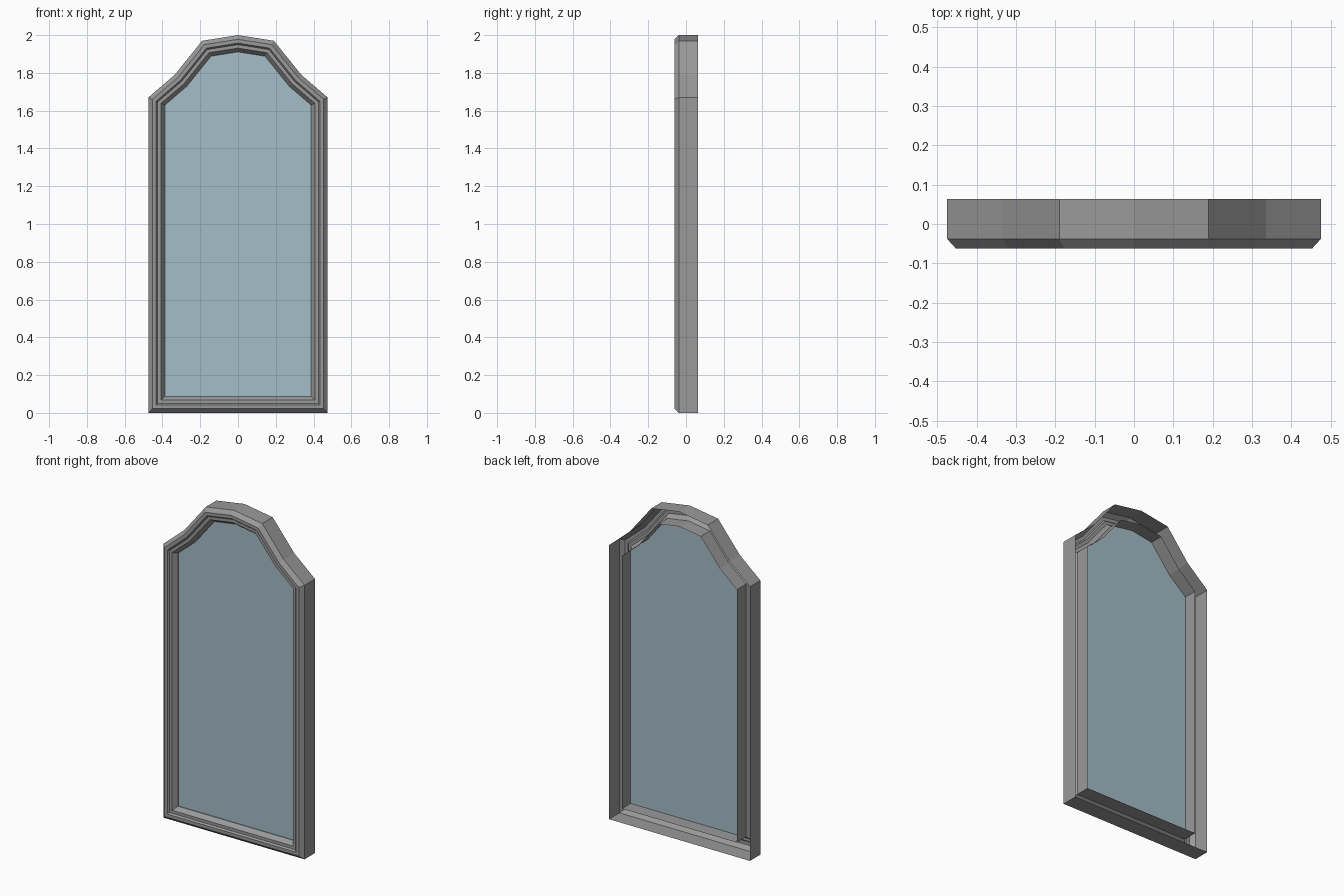
import bpy
from mathutils import Vector

if "Cube" in bpy.data.objects:
    bpy.data.objects.remove(bpy.data.objects["Cube"])


def material(name, rgb):
    m = bpy.data.materials.new(name)
    m.diffuse_color = (*rgb, 1)
    m.use_nodes = True
    m.node_tree.nodes["Principled BSDF"].inputs["Base Color"].default_value = m.diffuse_color
    return m


def add_mesh(name, verts, faces, mat):
    me = bpy.data.meshes.new(name)
    me.from_pydata(verts, [], faces)
    me.materials.append(mat)
    me.update()
    ob = bpy.data.objects.new(name, me)
    bpy.context.collection.objects.link(ob)
    return ob


# Outer outline in (x, z): right half, apex, mirrored left half (anticlockwise)
half = [(0.475, 0.0), (0.475, 1.67), (0.335, 1.79), (0.19, 1.97)]
outline = [Vector(p) for p in half + [(0, 2.0)] + [(-x, z) for x, z in reversed(half)]]
N = len(outline)


def inset(d):
    """Mitred inset of the outline by distance d."""
    pts = []
    for i, p in enumerate(outline):
        a = (p - outline[i - 1]).normalized()
        b = (outline[(i + 1) % N] - p).normalized()
        na, nb = Vector((-a.y, a.x)), Vector((-b.y, b.x))
        pts.append(p + (na + nb) * d / (1 + na.dot(nb)))
    return pts


frame_grey = material("frame_grey", (0.32, 0.32, 0.32))
glass_blue = material("pale_blue_glass", (0.37, 0.51, 0.57))

# Frame: moulded profile (inset, y) swept round the outline, hollow at the back
profile = [(0.0, 0.063), (0.0, -0.038), (0.022, -0.062), (0.042, -0.062),
           (0.05, -0.052), (0.068, -0.052), (0.088, -0.025), (0.088, 0.063)]
verts, faces = [], []
for d, y in profile:
    verts += [(p.x, y, p.y) for p in inset(d)]
for r in range(len(profile) - 1):
    for i in range(N):
        j = (i + 1) % N
        faces.append((r * N + i, r * N + j, (r + 1) * N + j, (r + 1) * N + i)[::-1])
add_mesh("window_frame", verts, faces, frame_grey)

# Glass pane filling the opening
add_mesh("glass_pane", [(p.x, -0.02, p.y) for p in inset(0.088)],
         [tuple(range(N))], glass_blue)
